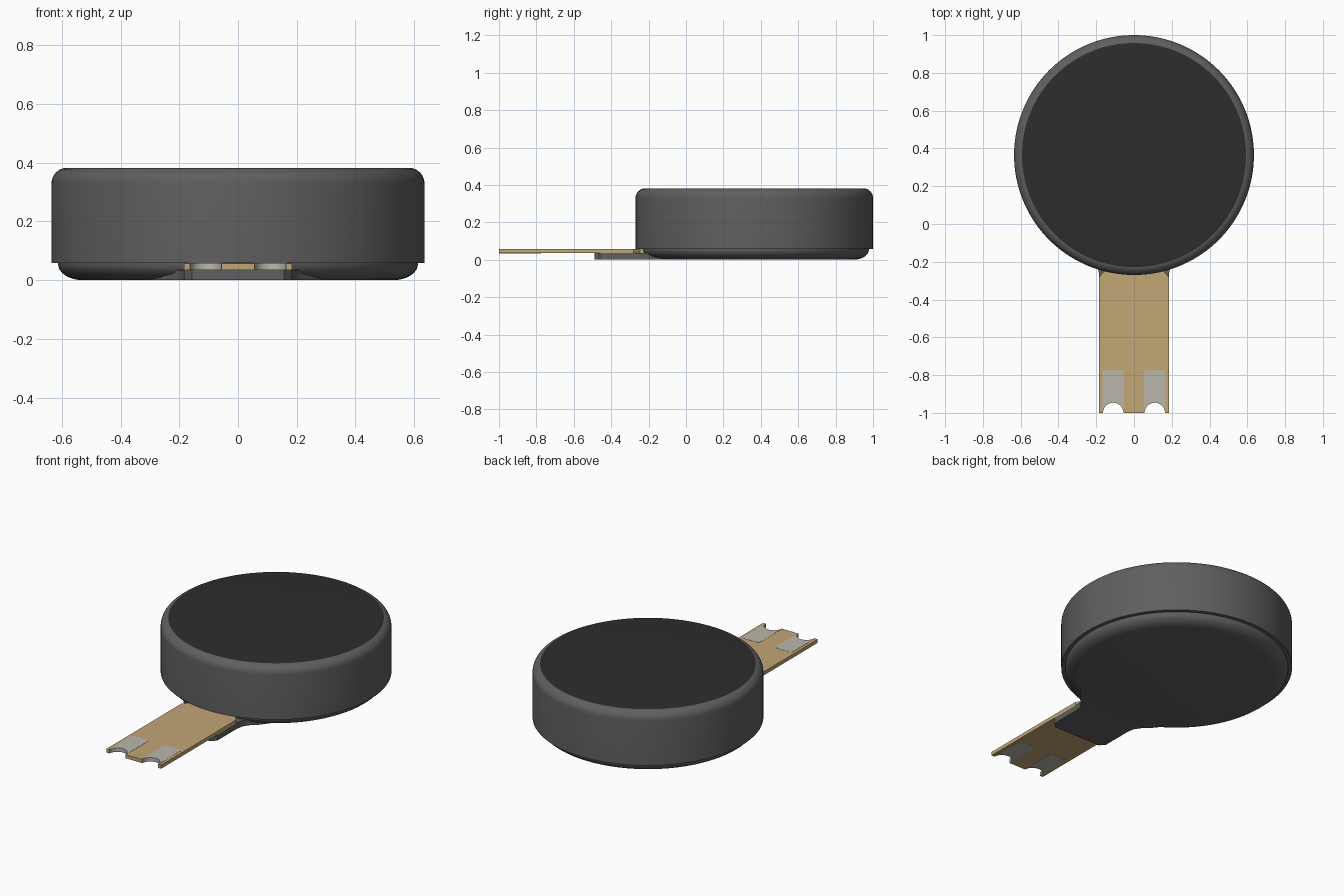
import bpy, bmesh, math

cube = bpy.data.objects.get("Cube")
if cube:
    bpy.data.objects.remove(cube, do_unlink=True)

CY = 0.365          # centre of the round can along y
SEG = 128


def material(name, rgb):
    m = bpy.data.materials.new(name)
    m.use_nodes = True
    m.diffuse_color = (*rgb, 1)
    m.node_tree.nodes["Principled BSDF"].inputs["Base Color"].default_value = (*rgb, 1)
    return m


grey = material("dark grey metal", (0.115, 0.115, 0.115))
black = material("black pad", (0.026, 0.026, 0.026))
tan = material("tan film", (0.54, 0.385, 0.18))
silver = material("silver contact", (0.49, 0.47, 0.41))


def finish(name, bm, mats, smooth=False):
    bmesh.ops.recalc_face_normals(bm, faces=bm.faces)
    me = bpy.data.meshes.new(name)
    bm.to_mesh(me)
    bm.free()
    for m in mats:
        me.materials.append(m)
    ob = bpy.data.objects.new(name, me)
    bpy.context.collection.objects.link(ob)
    if smooth:
        bpy.ops.object.select_all(action="DESELECT")
        ob.select_set(True)
        bpy.context.view_layer.objects.active = ob
        bpy.ops.object.shade_smooth_by_angle(angle=math.radians(35))
    return ob


def lathe(bm, profile):
    """Turn (radius, z) points about the can axis and cap both ends."""
    rings = [[bm.verts.new((r * math.cos(2 * math.pi * i / SEG),
                            CY + r * math.sin(2 * math.pi * i / SEG), z))
              for i in range(SEG)] for r, z in profile]
    for a, b in zip(rings, rings[1:]):
        for i in range(SEG):
            j = (i + 1) % SEG
            bm.faces.new((a[i], a[j], b[j], b[i]))
    bm.faces.new(rings[0][::-1])
    bm.faces.new(rings[-1])


def prism(name, outline, z0, z1, mat):
    """Extrude a flat (x, y) outline between two heights."""
    bm = bmesh.new()
    face = bm.faces.new([bm.verts.new((x, y, z0)) for x, y in outline])
    ext = bmesh.ops.extrude_face_region(bm, geom=[face])
    top = [g for g in ext["geom"] if isinstance(g, bmesh.types.BMVert)]
    bmesh.ops.translate(bm, verts=top, vec=(0, 0, z1 - z0))
    return finish(name, bm, [mat], True)


def arc(cx, cy, rx, ry, a0, a1, n):
    return [(cx + rx * math.cos(math.radians(a0 + (a1 - a0) * i / n)),
             cy + ry * math.sin(math.radians(a0 + (a1 - a0) * i / n)))
            for i in range(n + 1)]


# Can with a rounded upper rim and a dark flat top
bm = bmesh.new()
lathe(bm, [(0.635, 0.058)] + arc(0.583, 0.330, 0.052, 0.052, 0, 90, 8))
bm.normal_update()
for f in bm.faces:
    if f.calc_center_median().z > 0.381:
        f.material_index = 1
finish("can", bm, [grey, black], True)

# Base cover with a rounded lower edge
bm = bmesh.new()
lathe(bm, arc(0.53, 0.055, 0.083, 0.055, -90, 0, 8) + [(0.613, 0.06)])
finish("base_cover", bm, [grey], True)

# Support tongue of the base, flaring into the round cover
half = [(0.157, -0.49), (0.184, -0.46), (0.184, -0.27), (0.192, -0.23),
        (0.215, -0.195), (0.25, -0.165), (0.30, -0.10)]
prism("base_tongue", half + [(-x, y) for x, y in reversed(half)], 0.0, 0.035, grey)

# Flexible strip with two round notches at its end and a narrower neck
PX, R = 0.11, 0.056
half = [(PX - R, -1.0)] + arc(PX, -1.0, R, R, 180, 0, 16)[1:]
half += [(0.184, -1.0), (0.184, -0.28), (0.152, -0.245), (0.152, -0.15)]
prism("flex_strip", half + [(-x, y) for x, y in reversed(half)], 0.035, 0.057, tan)

# Plated contacts wrapping the notches on both faces
for side, label in ((1, "left"), (-1, "right")):
    cx = side * PX
    w = R + 0.001
    pad = arc(cx, -1.0, R - 0.002, R - 0.002, 180, 0, 16) + [(cx + w, -1.0)]
    pad += arc(cx + w - 0.018, -0.793, 0.018, 0.018, 0, 90, 5)
    pad += arc(cx - w + 0.018, -0.793, 0.018, 0.018, 90, 180, 5)
    pad += [(cx - w, -1.0)]
    prism(label + "_contact", pad, 0.034, 0.058, silver)
